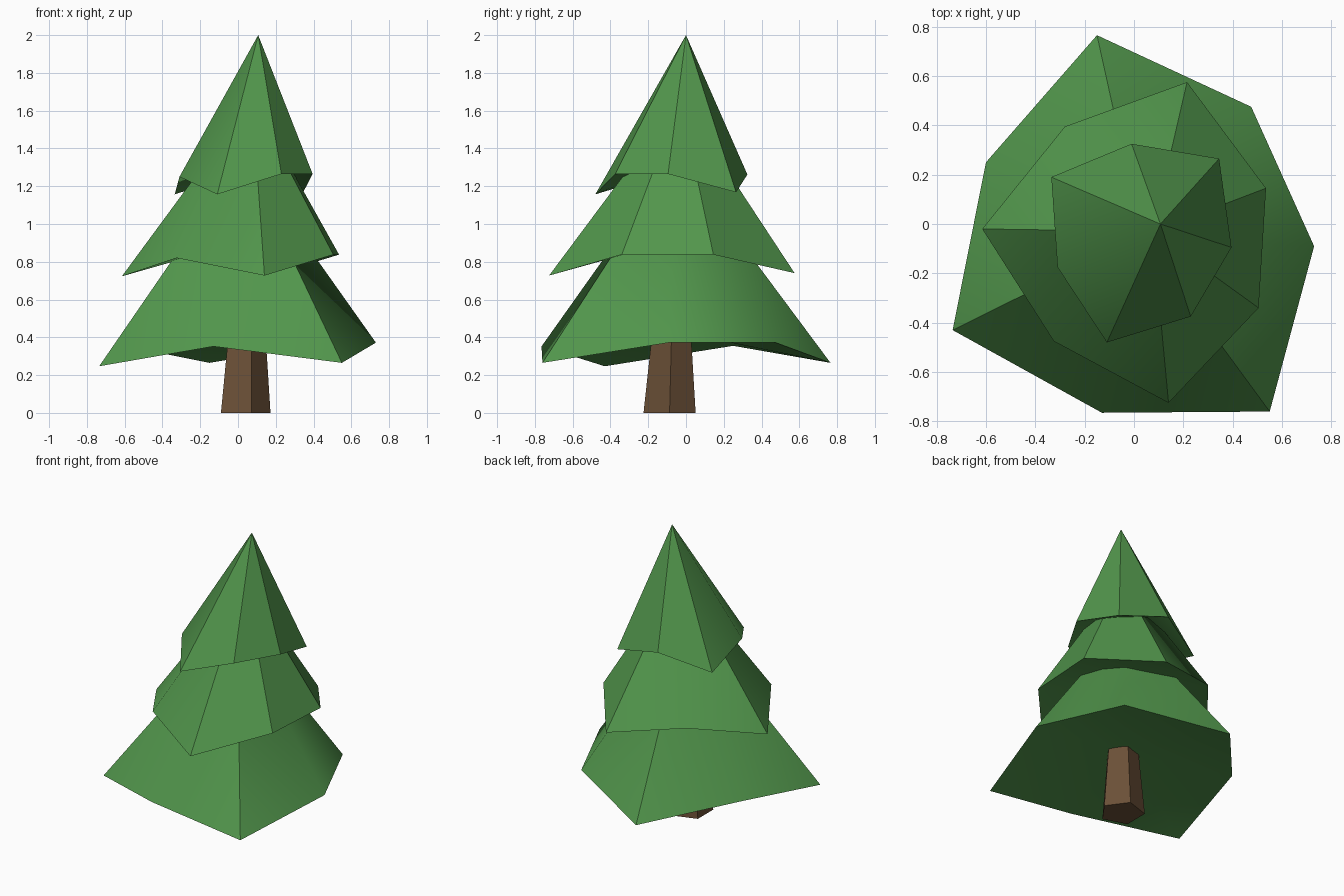
import bpy, bmesh, math

if "Cube" in bpy.data.objects:
    bpy.data.objects.remove(bpy.data.objects["Cube"])


def material(name, rgb):
    m = bpy.data.materials.new(name)
    m.diffuse_color = (*rgb, 1.0)
    m.use_nodes = True
    m.node_tree.nodes["Principled BSDF"].inputs["Base Color"].default_value = m.diffuse_color
    return m


GREEN = material("pine_green", (0.084, 0.305, 0.072))
BROWN = material("bark_brown", (0.147, 0.080, 0.038))


def finish(name, bm, mat, smooth):
    bmesh.ops.recalc_face_normals(bm, faces=bm.faces)
    mesh = bpy.data.meshes.new(name)
    bm.to_mesh(mesh)
    bm.free()
    mesh.materials.append(mat)
    ob = bpy.data.objects.new(name, mesh)
    bpy.context.collection.objects.link(ob)
    if smooth:
        bpy.ops.object.select_all(action='DESELECT')
        ob.select_set(True)
        bpy.context.view_layer.objects.active = ob
        bpy.ops.object.shade_smooth_by_angle(angle=math.radians(40))


def tier(name, apex, hollow_z, rim):
    """Seven-sided uneven cone with a hollowed underside."""
    bm = bmesh.new()
    top = bm.verts.new(apex)
    ring = [bm.verts.new(p) for p in rim]
    n = len(ring)
    centre = bm.verts.new((apex[0], apex[1], hollow_z))
    for i in range(n):
        a, b = ring[i], ring[(i + 1) % n]
        bm.faces.new((a, b, top))
        bm.faces.new((b, a, centre))
    finish(name, bm, GREEN, True)


# Foliage tiers, each with a jagged rim
tier("lower_foliage", (0.03, -0.05, 1.36), 0.43, [
    (-0.15, 0.765, 0.265), (-0.60, 0.25, 0.355), (-0.735, -0.43, 0.247),
    (-0.13, -0.765, 0.352), (0.55, -0.76, 0.265), (0.73, -0.09, 0.372),
    (0.475, 0.475, 0.372)])

tier("middle_foliage", (0.075, -0.03, 1.66), 0.92, [
    (0.215, 0.575, 0.74), (-0.28, 0.395, 0.833), (-0.615, -0.02, 0.723),
    (-0.325, -0.475, 0.82), (0.14, -0.725, 0.727), (0.505, -0.34, 0.838),
    (0.535, 0.145, 0.838)])

tier("upper_foliage", (0.107, 0.0, 2.0), 1.35, [
    (-0.01, 0.325, 1.262), (-0.335, 0.19, 1.157), (-0.31, -0.175, 1.25),
    (-0.11, -0.48, 1.157), (0.23, -0.375, 1.265), (0.395, -0.095, 1.265),
    (0.345, 0.265, 1.168)])

# Tapered five-sided trunk, its top hidden inside the foliage
bm = bmesh.new()
rings = []
for x, y, z, r in ((0.027, -0.087, 0.0, 0.145), (0.042, -0.072, 0.6, 0.092)):
    rings.append([bm.verts.new((x + r * math.cos(math.tau * i / 5),
                                y + r * math.sin(math.tau * i / 5), z))
                  for i in range(5)])
low, high = rings
for i in range(5):
    j = (i + 1) % 5
    bm.faces.new((low[i], low[j], high[j], high[i]))
bm.faces.new(low[::-1])
bm.faces.new(high)
finish("trunk", bm, BROWN, False)
